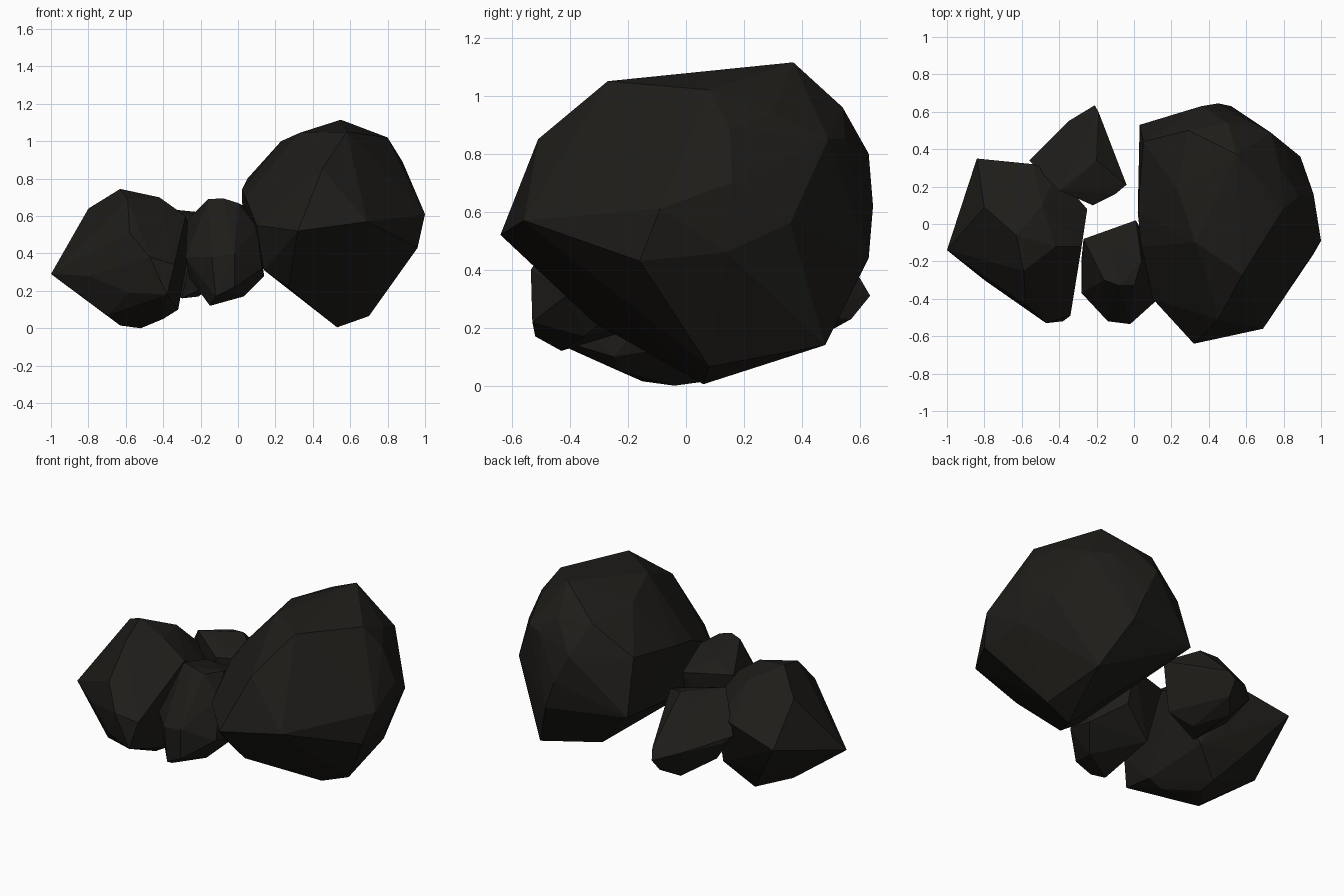
import bpy, bmesh

coal = bpy.data.materials.new("dark_stone")
coal.diffuse_color = (0.013, 0.012, 0.010, 1)


def rock(name, corners):
    """Faceted boulder: the convex skin around its chipped corners."""
    bm = bmesh.new()
    for c in corners:
        bm.verts.new(c)
    hull = bmesh.ops.convex_hull(bm, input=bm.verts)
    loose = {v for v in hull["geom_interior"] + hull["geom_unused"]
             if isinstance(v, bmesh.types.BMVert)}
    bmesh.ops.delete(bm, geom=list(loose), context='VERTS')
    bmesh.ops.recalc_face_normals(bm, faces=bm.faces)
    mesh = bpy.data.meshes.new(name)
    bm.to_mesh(mesh)
    bm.free()
    mesh.materials.append(coal)
    obj = bpy.data.objects.new(name, mesh)
    bpy.context.collection.objects.link(obj)
    return obj


# Large boulder on the right
rock("large_boulder", [
    (.55, .37, 1.115), (.80, .08, 1.02), (.58, -.27, 1.05), (.33, -.10, 1.045),
    (.23, .19, 1.0), (.29, .50, .97), (.50, .54, .96), (.73, .49, .85), (.78, .30, .94),
    (.62, .55, .85), (.45, -.51, .85), (.32, -.64, .52), (.69, -.56, .57), (.10, -.40, .55),
    (.88, .15, .89), (1, -.09, .61), (.96, .16, .70), (.89, .36, .56),
    (.96, -.16, .43), (.94, .14, .46),
    (.36, .63, .80), (.45, .645, .62), (.52, .63, .44),
    (.03, .53, .47), (.05, .44, .80), (.02, .06, .74), (.04, -.12, .70),
    (.53, .06, .005), (.70, .08, .065), (.66, .48, .14),
    (.27, -.32, .22), (.14, -.33, .31)])

# Medium boulder on the left
rock("medium_boulder", [
    (-1, -.14, .29), (-.80, .09, .64), (-.63, -.06, .745), (-.59, -.25, .69),
    (-.49, .10, .68), (-.84, .35, .43), (-.54, .32, .50), (-.42, .27, .50),
    (-.25, .08, .48), (-.28, -.12, .60), (-.42, -.12, .70),
    (-.34, -.49, .34), (-.38, -.52, .18), (-.47, -.53, .38), (-.58, -.43, .51),
    (-.80, -.30, .28), (-.70, -.27, .07), (-.58, -.43, .19),
    (-.32, -.25, .10), (-.40, -.23, .05), (-.52, -.04, .0),
    (-.52, .07, .015), (-.63, -.15, .015), (-.66, .20, .19), (-.36, .15, .16)])

# Small stone tucked in at the back
rock("back_stone", [
    (-.40, .18, .64), (-.34, .20, .63), (-.56, .34, .44),
    (-.52, .38, .40), (-.35, .55, .36), (-.21, .635, .31), (-.19, .60, .37),
    (-.30, .37, .60), (-.20, .34, .62), (-.04, .21, .55), (-.10, .16, .55),
    (-.22, .10, .55), (-.10, .18, .26), (-.22, .57, .23), (-.30, .48, .18),
    (-.21, .26, .17), (-.30, .16, .16), (-.42, .30, .25)])

# Small stone wedged between the two at the front
rock("front_stone", [
    (-.27, -.08, .58), (-.16, -.30, .69), (-.08, -.33, .695), (.01, .02, .56),
    (.04, -.20, .65), (0, -.33, .67), (-.14, -.10, .64), (.10, -.32, .54),
    (.13, -.40, .32), (.14, -.22, .28), (-.02, -.535, .40), (-.14, -.52, .38),
    (-.12, -.52, .17), (-.02, -.53, .22), (-.15, -.43, .12), (.03, -.35, .17),
    (-.28, -.37, .38), (-.28, -.18, .40), (-.26, -.30, .27), (-.18, -.10, .22),
    (.02, -.03, .36)])
